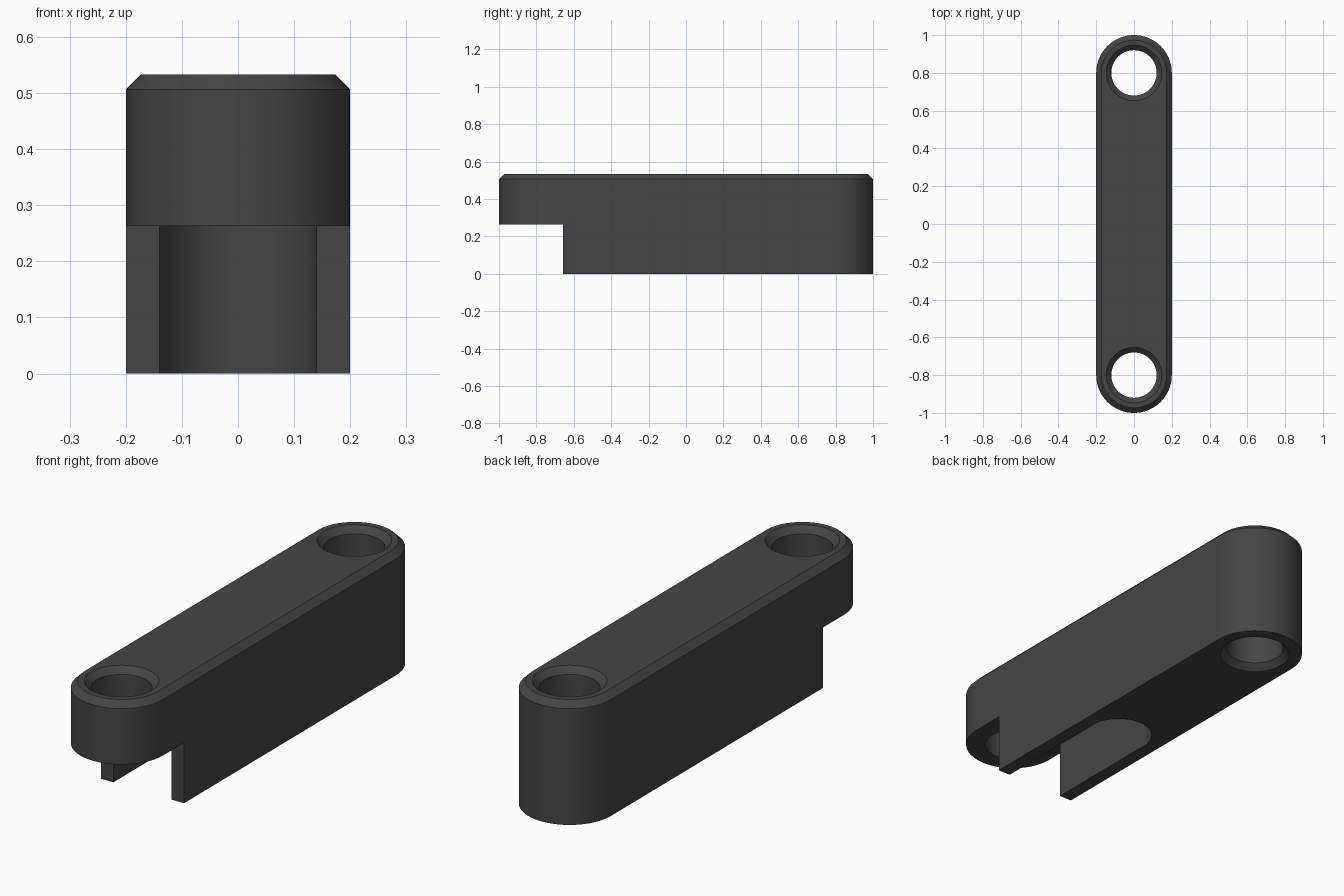
import bpy, bmesh, math

if "Cube" in bpy.data.objects:
    bpy.data.objects.remove(bpy.data.objects["Cube"])

LENGTH_C, R, TOP, CH = 0.8, 0.2, 0.533, 0.027   # end centre, radius, height, chamfer
HOLE_R, STEP_Z, STEP_Y = 0.12, 0.263, -0.657
SEG = 48

dark = bpy.data.materials.new("dark grey")
dark.diffuse_color = (0.06, 0.06, 0.06, 1)
dark.use_nodes = True
dark.node_tree.nodes["Principled BSDF"].inputs["Base Color"].default_value = dark.diffuse_color


def stadium(r, y0, y1, n=SEG):
    """Outline with rounded ends centred at y0 and y1."""
    pts = []
    for yc, start in ((y1, 0), (y0, math.pi)):
        for i in range(n + 1):
            a = start + math.pi * i / n
            pts.append((r * math.cos(a), yc + r * math.sin(a)))
    return pts


def circle(r, yc, n=SEG * 2):
    return [(r * math.cos(2 * math.pi * i / n), yc + r * math.sin(2 * math.pi * i / n))
            for i in range(n)]


def loft(name, levels):
    """Closed solid through matching outlines given as (z, outline)."""
    bm = bmesh.new()
    rings = [[bm.verts.new((x, y, z)) for x, y in pts] for z, pts in levels]
    n = len(rings[0])
    for a, b in zip(rings, rings[1:]):
        for i in range(n):
            j = (i + 1) % n
            bm.faces.new((a[i], a[j], b[j], b[i]))
    bm.faces.new(rings[0][::-1])
    bm.faces.new(rings[-1])
    bmesh.ops.recalc_face_normals(bm, faces=bm.faces)
    me = bpy.data.meshes.new(name)
    bm.to_mesh(me)
    bm.free()
    me.materials.append(dark)
    ob = bpy.data.objects.new(name, me)
    bpy.context.collection.objects.link(ob)
    return ob


def cut(target, cutter):
    bpy.context.view_layer.objects.active = target
    mod = target.modifiers.new("cut", "BOOLEAN")
    mod.operation, mod.solver, mod.object = "DIFFERENCE", "EXACT", cutter
    bpy.ops.object.modifier_apply(modifier=mod.name)
    bpy.data.objects.remove(cutter)


# Lever body with chamfered top rim
body = loft("lever_body", [
    (0, stadium(R, -LENGTH_C, LENGTH_C)),
    (TOP - CH, stadium(R, -LENGTH_C, LENGTH_C)),
    (TOP, stadium(R - CH, -LENGTH_C, LENGTH_C))])

# Step under the front end
step = [(-0.5, -1.5), (0.5, -1.5), (0.5, STEP_Y), (-0.5, STEP_Y)]
cut(body, loft("step_cutter", [(-0.5, step), (STEP_Z, step)]))

# Round-ended slot between the two prongs
slot = stadium(0.14, -1.2, -0.10)
cut(body, loft("slot_cutter", [(-0.5, slot), (STEP_Z, slot)]))

# Through holes, countersunk on top; the rear one also underneath
E = 0.05
for yc, under in ((-LENGTH_C, False), (LENGTH_C, True)):
    levels = [(-E, HOLE_R)]
    if under:
        levels = [(-E, HOLE_R + CH + E), (CH, HOLE_R)]
    levels += [(TOP - CH, HOLE_R), (TOP + E, HOLE_R + CH + E)]
    cut(body, loft("hole_cutter", [(z, circle(r, yc)) for z, r in levels]))

# Smooth the round walls, keep edges sharp
bpy.ops.object.select_all(action="DESELECT")
body.select_set(True)
bpy.context.view_layer.objects.active = body
bpy.ops.object.shade_smooth_by_angle(angle=math.radians(30))
